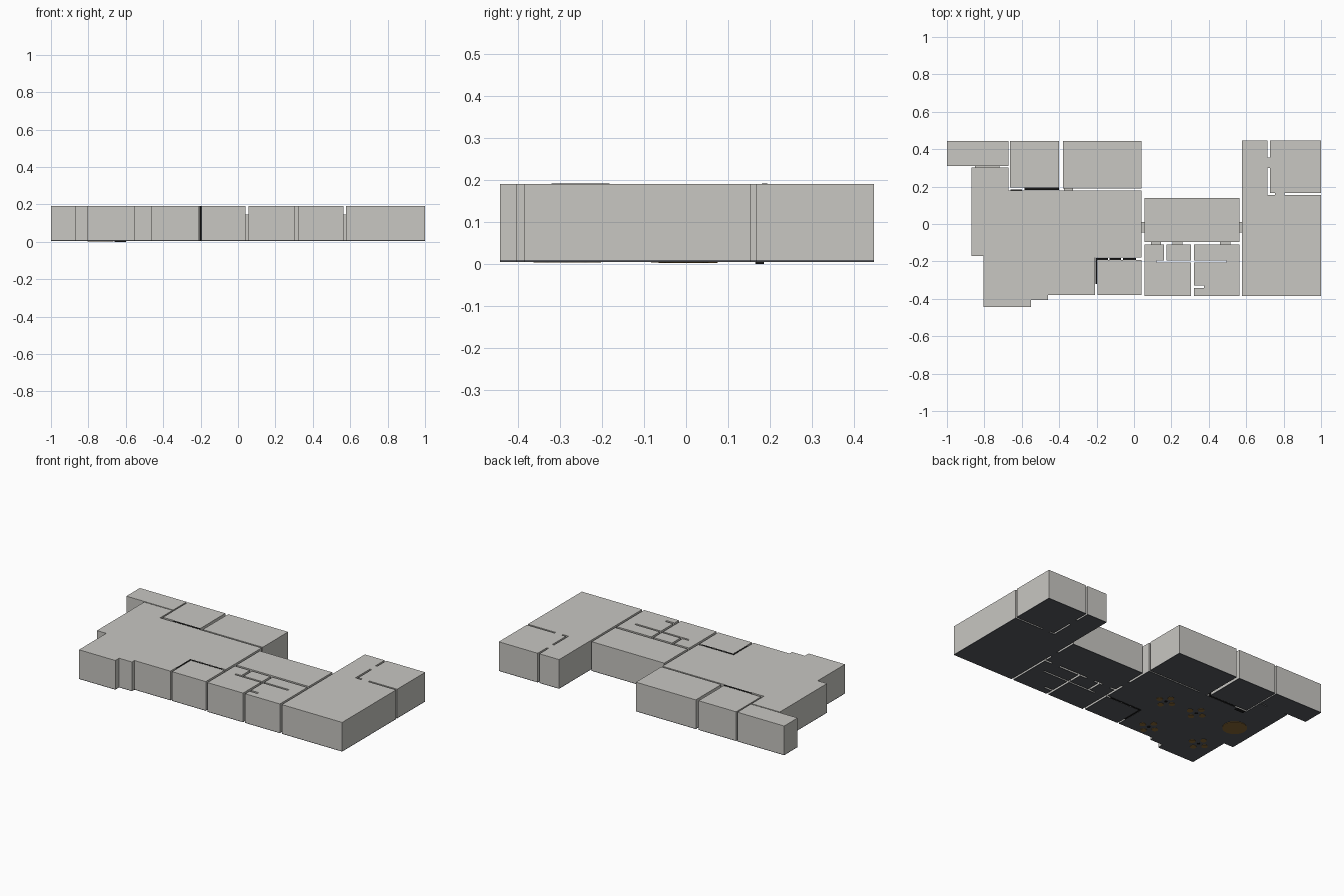
import bpy, bmesh, math

if "Cube" in bpy.data.objects:
    bpy.data.objects.remove(bpy.data.objects["Cube"])

Z_BASE, Z_FLOOR, Z_TOP, Z_DOOR = 0.005, 0.009, 0.19, 0.145


def material(name, rgb):
    m = bpy.data.materials.new(name)
    m.diffuse_color = (*rgb, 1)
    m.use_nodes = True
    m.node_tree.nodes["Principled BSDF"].inputs["Base Color"].default_value = m.diffuse_color
    return m


GREY = material("light grey", (0.58, 0.57, 0.54))
DARK = material("dark floor grey", (0.10, 0.105, 0.115))
BLACK = material("black", (0.01, 0.01, 0.01))
BROWN = material("brown", (0.25, 0.14, 0.035))


def finish(bm, name, mat):
    bmesh.ops.recalc_face_normals(bm, faces=bm.faces)
    me = bpy.data.meshes.new(name)
    bm.to_mesh(me)
    bm.free()
    me.materials.append(mat)
    ob = bpy.data.objects.new(name, me)
    bpy.context.collection.objects.link(ob)
    return ob


def prism(name, add, cut, z0, z1, mat):
    """Extrude the union of plan rectangles (x0, x1, y0, y1) minus the cut rectangles."""
    xs = sorted({v for r in add + cut for v in r[:2]})
    ys = sorted({v for r in add + cut for v in r[2:]})
    bm = bmesh.new()
    grid = {}

    def vert(i, j):
        if (i, j) not in grid:
            grid[i, j] = bm.verts.new((xs[i], ys[j], z0))
        return grid[i, j]

    for i in range(len(xs) - 1):
        for j in range(len(ys) - 1):
            cx, cy = (xs[i] + xs[i + 1]) / 2, (ys[j] + ys[j + 1]) / 2
            hit = lambda r: r[0] < cx < r[1] and r[2] < cy < r[3]
            if any(map(hit, add)) and not any(map(hit, cut)):
                bm.faces.new([vert(i, j), vert(i + 1, j), vert(i + 1, j + 1), vert(i, j + 1)])
    ext = bmesh.ops.extrude_face_region(bm, geom=bm.faces[:], use_keep_orig=True)
    top = [g for g in ext["geom"] if isinstance(g, bmesh.types.BMVert)]
    bmesh.ops.translate(bm, verts=top, vec=(0, 0, z1 - z0))
    # merge coplanar cells
    bmesh.ops.dissolve_limit(bm, angle_limit=0.01, verts=bm.verts[:], edges=bm.edges[:])
    bmesh.ops.triangulate(bm, faces=[f for f in bm.faces if len(f.verts) > 4])
    return finish(bm, name, mat)


def disc(name, x, y, r, z0, z1, mat):
    bm = bmesh.new()
    bmesh.ops.create_cone(bm, cap_ends=True, segments=24, radius1=r, radius2=r, depth=z1 - z0)
    bmesh.ops.translate(bm, verts=bm.verts, vec=(x, y, (z0 + z1) / 2))
    return finish(bm, name, mat)


# Rooms: name -> (rectangles added, rectangles cut for walls)
rooms = {
    "corner_room": ([(-1, -0.672, 0.31, 0.445)], []),
    "back_left_room": ([(-0.663, -0.40, 0.195, 0.445)], []),
    "back_middle_room": ([(-0.38, 0.04, 0.19, 0.445)], []),
    "main_hall": ([(-0.87, -0.672, -0.17, 0.303), (-0.805, 0.04, -0.18, 0.18),
                   (-0.805, -0.208, -0.38, -0.17), (-0.805, -0.46, -0.405, -0.38),
                   (-0.805, -0.55, -0.443, -0.405)], []),
    "front_room": ([(-0.196, 0.04, -0.38, -0.193)], []),
    "middle_room": ([(0.055, 0.563, -0.095, 0.14)], []),
    "washroom_left": ([(0.055, 0.305, -0.385, -0.11)],
                      [(0.12, 0.305, -0.206, -0.194), (0.16, 0.175, -0.194, -0.11)]),
    "washroom_right": ([(0.32, 0.563, -0.385, -0.11)],
                       [(0.32, 0.495, -0.206, -0.194), (0.32, 0.375, -0.342, -0.328)]),
    "right_wing": ([(0.577, 1, -0.385, 0.447)],
                   [(0.715, 0.727, 0.355, 0.447), (0.715, 0.727, 0.155, 0.30),
                    (0.727, 0.755, 0.155, 0.166), (0.805, 1, 0.155, 0.166)]),
}
for name, (add, cut) in rooms.items():
    prism(name, add, cut, Z_FLOOR, Z_TOP, GREY)
    prism(name + "_floor", add, cut, Z_BASE, Z_FLOOR, DARK)

# Door openings bridging the wall gaps
doors = [(0.04, 0.055, -0.045, 0.01), (0.563, 0.577, -0.045, 0.01),
         (0.09, 0.145, -0.11, -0.095), (0.205, 0.26, -0.11, -0.095),
         (0.46, 0.515, -0.11, -0.095), (-0.375, -0.325, 0.18, 0.19),
         (-0.85, -0.72, 0.303, 0.31)]
for i, r in enumerate(doors):
    prism(f"door_{i}", [r], [], Z_FLOOR, Z_DOOR, GREY)
    prism(f"door_floor_{i}", [r], [], Z_BASE, Z_FLOOR, DARK)

# Black partition frames inside the wall gaps
partitions = [(-0.585, -0.40, 0.181, 0.194), (-0.207, -0.198, -0.32, -0.182),
              (-0.198, -0.14, -0.192, -0.182), (-0.13, -0.07, -0.192, -0.182),
              (-0.06, 0.01, -0.192, -0.182)]
for i, r in enumerate(partitions):
    prism(f"partition_{i}", [r], [], Z_BASE, Z_TOP + 0.001, BLACK)

# Thin furniture bases showing under the main hall
disc("round_rug", -0.735, 0.005, 0.07, 0.002, Z_BASE + 0.001, BROWN)
prism("threshold", [(-0.66, -0.60, 0.165, 0.185)], [], 0, Z_BASE + 0.001, BLACK)
for g, (x, y) in enumerate([(-0.25, -0.02), (-0.465, -0.01), (-0.36, -0.30), (-0.695, -0.265)]):
    for k in range(4):
        a = k * math.pi / 2
        disc(f"seat_base_{g}_{k}", x + 0.045 * math.cos(a), y + 0.045 * math.sin(a),
             0.018, 0.003, Z_BASE + 0.001, BROWN)
    disc(f"table_base_{g}", x, y, 0.009, 0.003, Z_BASE + 0.001, BLACK)
